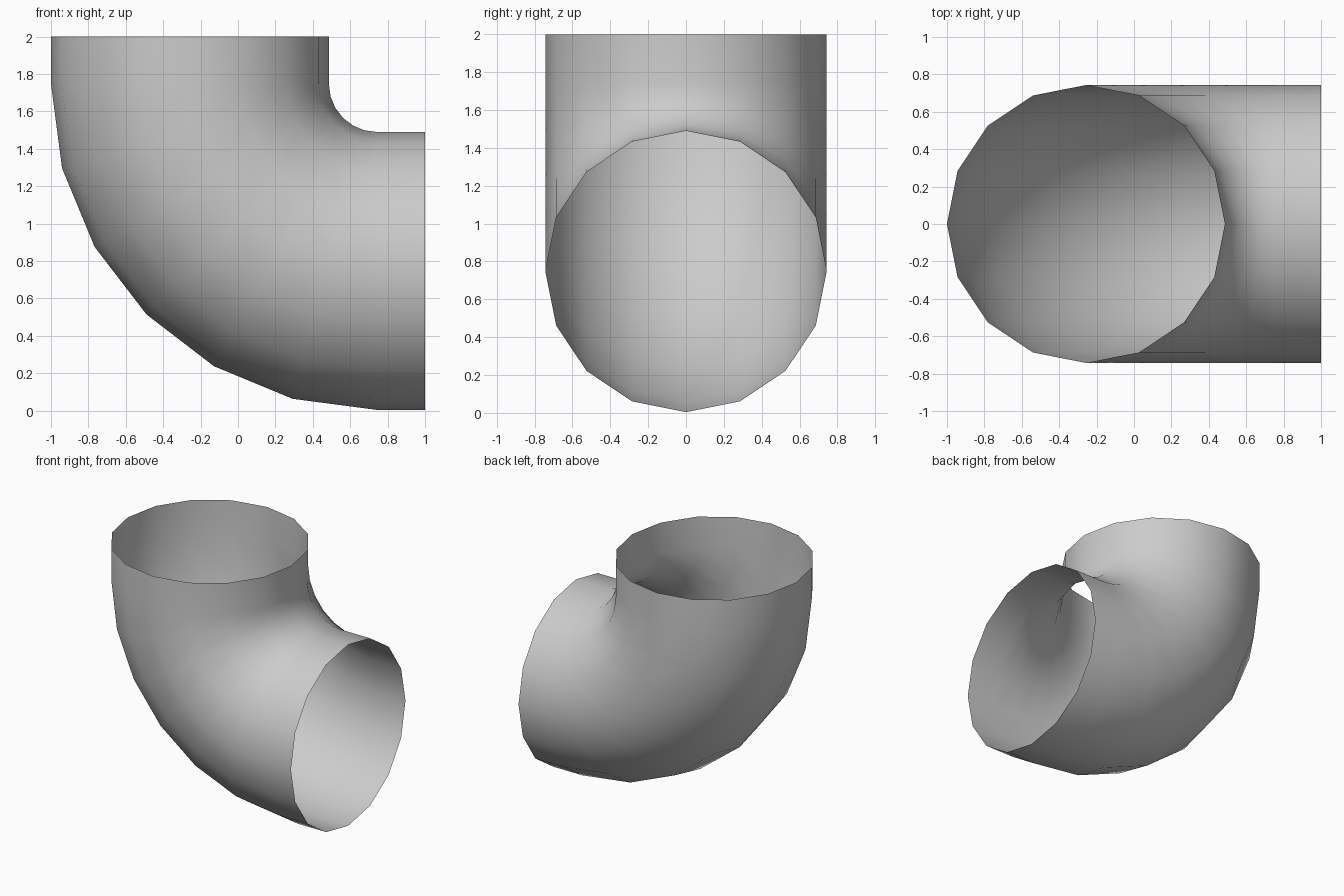
import bpy
import bmesh
from math import sin, cos, pi

cube = bpy.data.objects.get("Cube")
if cube:
    bpy.data.objects.remove(cube, do_unlink=True)

SIDES, STEPS = 16, 6
RADIUS, BEND = 0.743, 1.0
BEND_X, BEND_Z = 0.743, 1.747   # centre of the quarter bend
END_X, END_Z = 1.0, 2.0         # open ends of the pipe

grey = bpy.data.materials.new("light_grey")
grey.use_nodes = True
grey.diffuse_color = (0.6, 0.6, 0.6, 1)
grey.node_tree.nodes["Principled BSDF"].inputs["Base Color"].default_value = (0.6, 0.6, 0.6, 1)

# Stations along the centre line: x, z and bend angle
stations = [(BEND_X - BEND, END_Z, 0)]
for i in range(STEPS + 1):
    a = i / STEPS * pi / 2
    stations.append((BEND_X - BEND * cos(a), BEND_Z - BEND * sin(a), a))
stations.append((END_X, BEND_Z - BEND, pi / 2))

# Open pipe wall, one ring of vertices at each station
bm = bmesh.new()
rings = []
for x, z, a in stations:
    ring = []
    for k in range(SIDES):
        t = 2 * pi * k / SIDES
        out, y = RADIUS * cos(t), RADIUS * sin(t)
        ring.append(bm.verts.new((x - out * cos(a), y, z - out * sin(a))))
    rings.append(ring)
for r0, r1 in zip(rings, rings[1:]):
    for k in range(SIDES):
        n = (k + 1) % SIDES
        bm.faces.new((r0[k], r1[k], r1[n], r0[n])).smooth = True
bmesh.ops.recalc_face_normals(bm, faces=bm.faces)

# Make the wall face outward
bm.normal_update()
face = min(bm.faces, key=lambda f: f.calc_center_median().x)
if face.normal.x > 0:
    bmesh.ops.reverse_faces(bm, faces=bm.faces)

mesh = bpy.data.meshes.new("pipe_elbow")
bm.to_mesh(mesh)
bm.free()
mesh.materials.append(grey)
elbow = bpy.data.objects.new("pipe_elbow", mesh)
bpy.context.collection.objects.link(elbow)
